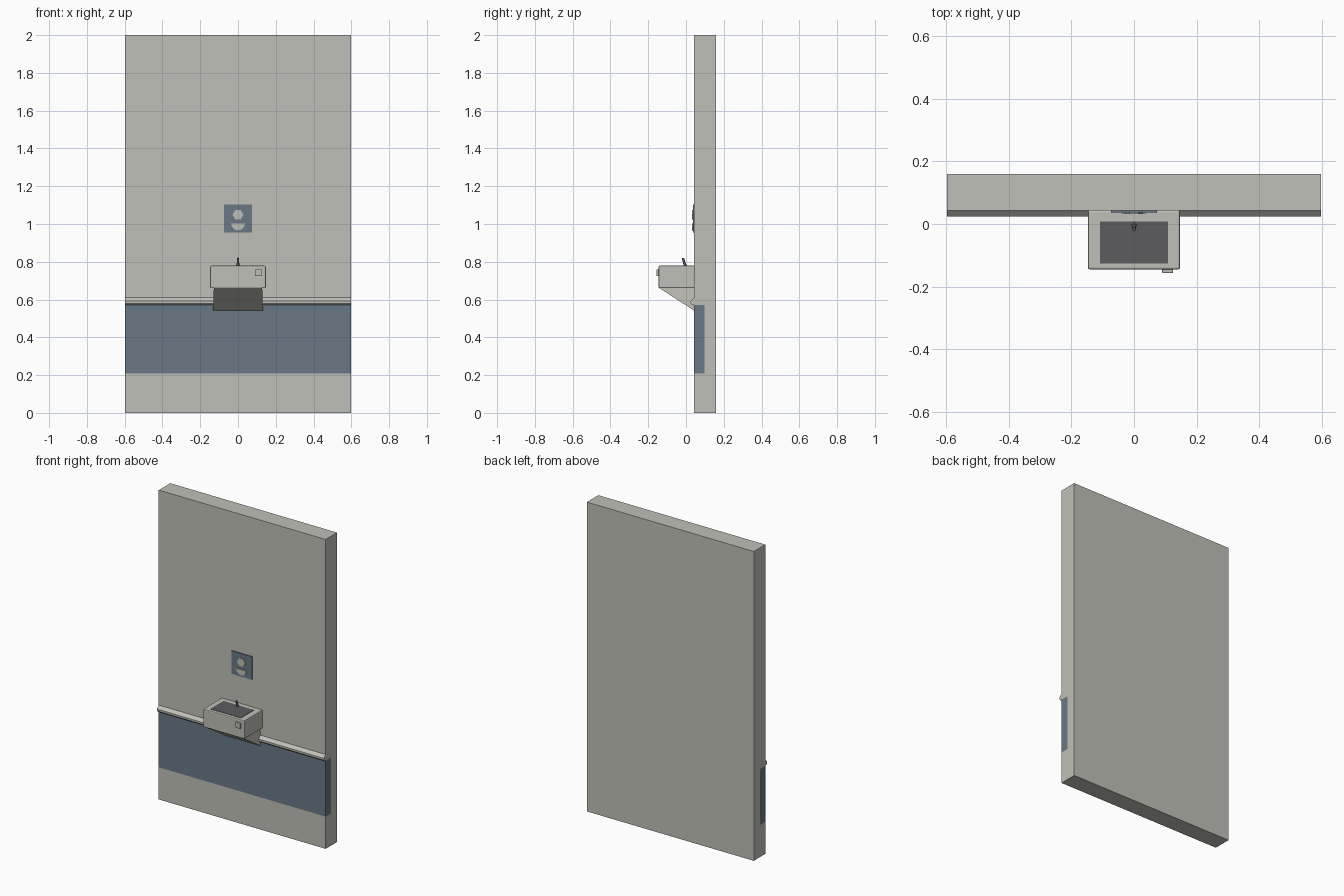
import bpy, bmesh, math
from mathutils import Vector

if "Cube" in bpy.data.objects:
    bpy.data.objects.remove(bpy.data.objects["Cube"])


def material(name, rgb):
    m = bpy.data.materials.new(name)
    m.diffuse_color = (*rgb, 1)
    m.use_nodes = True
    m.node_tree.nodes["Principled BSDF"].inputs["Base Color"].default_value = m.diffuse_color
    return m


STONE = material("warm_grey", (0.53, 0.53, 0.48))
BLUE = material("slate_blue", (0.138, 0.191, 0.235))
DARK = material("dark_metal", (0.107, 0.107, 0.117))


def finish(name, bm, mat):
    bmesh.ops.recalc_face_normals(bm, faces=bm.faces)
    me = bpy.data.meshes.new(name)
    bm.to_mesh(me)
    bm.free()
    me.materials.append(mat)
    ob = bpy.data.objects.new(name, me)
    bpy.context.collection.objects.link(ob)
    return ob


def prism(name, pts, offset, mat):
    """Extrude a flat outline of 3D points along an offset."""
    bm = bmesh.new()
    face = bm.faces.new([bm.verts.new(p) for p in pts])
    new = bmesh.ops.extrude_face_region(bm, geom=[face])["geom"]
    # keep the starting cap so the solid stays closed
    verts = [g for g in new if isinstance(g, bmesh.types.BMVert)]
    bmesh.ops.translate(bm, verts=verts, vec=offset)
    return finish(name, bm, mat)


def side_profile(name, yz, half_width, mat):
    return prism(name, [(-half_width, y, z) for y, z in yz],
                 Vector((2 * half_width, 0, 0)), mat)


def box(name, lo, hi, mat, bevel=0):
    (x0, y0, z0), (x1, y1, z1) = lo, hi
    ob = prism(name, [(x0, y0, z0), (x1, y0, z0), (x1, y1, z0), (x0, y1, z0)],
               Vector((0, 0, z1 - z0)), mat)
    if bevel:
        mod = ob.modifiers.new("bevel", "BEVEL")
        mod.width, mod.segments = bevel, 2
    return ob


# wall with a notch that holds the flush blue band
side_profile("wall", [(0.043, 0), (0.16, 0), (0.16, 2), (0.043, 2), (0.043, 0.57),
                      (0.098, 0.57), (0.098, 0.208), (0.043, 0.208)], 0.597, STONE)
side_profile("blue_band", [(0.043, 0.208), (0.098, 0.208),
                           (0.098, 0.57), (0.043, 0.57)], 0.597, BLUE)

# moulded rail above the band
side_profile("wall_rail", [(0.045, 0.572), (0.032, 0.572), (0.024, 0.58),
                           (0.024, 0.592), (0.045, 0.612)], 0.597, STONE)

# basin body, bowl plate and push button
box("basin_body", (-0.147, -0.145, 0.66), (0.147, 0.045, 0.779), STONE, 0.006)
box("bowl_plate", (-0.109, -0.126, 0.772), (0.109, 0.008, 0.781), DARK)
box("push_button", (0.09, -0.157, 0.724), (0.125, -0.143, 0.76), STONE, 0.003)

# sloping skirt beneath the basin, slightly wider at the wall
skirt = side_profile("basin_skirt", [(-0.143, 0.662), (0.045, 0.662), (0.045, 0.54)],
                     0.128, STONE)
for v in skirt.data.vertices:
    if v.co.z < 0.6:
        v.co.x *= 1.035

# leaning spout with a small base collar
def rod(name, start, end, radius, tip_radius, mat):
    start, end = Vector(start), Vector(end)
    axis = end - start
    bm = bmesh.new()
    bmesh.ops.create_cone(bm, cap_ends=True, segments=12, radius1=radius,
                          radius2=tip_radius, depth=axis.length)
    ob = finish(name, bm, mat)
    ob.location = (start + end) / 2
    ob.rotation_mode = "QUATERNION"
    ob.rotation_quaternion = axis.to_track_quat("Z", "Y")
    for p in ob.data.polygons:
        p.use_smooth = len(p.vertices) == 4


rod("spout", (0, -0.004, 0.776), (0, -0.016, 0.82), 0.007, 0.006, DARK)
rod("spout_collar", (0, -0.004, 0.776), (0, -0.004, 0.785), 0.01, 0.009, DARK)

# wall sign: blue plate with a pale hexagon above a half disc
box("sign_plate", (-0.074, 0.037, 0.955), (0.074, 0.045, 1.104), BLUE)


def arc(cz, r, a0, a1, n):
    return [(r * math.cos(a), 0.032, cz + r * math.sin(a))
            for a in (math.radians(a0 + (a1 - a0) * i / n) for i in range(n + 1))]


prism("sign_hexagon", arc(1.049, 0.029, 0, 300, 5), Vector((0, 0.006, 0)), STONE)
prism("sign_half_disc", arc(1.003, 0.037, 180, 360, 6), Vector((0, 0.006, 0)), STONE)
